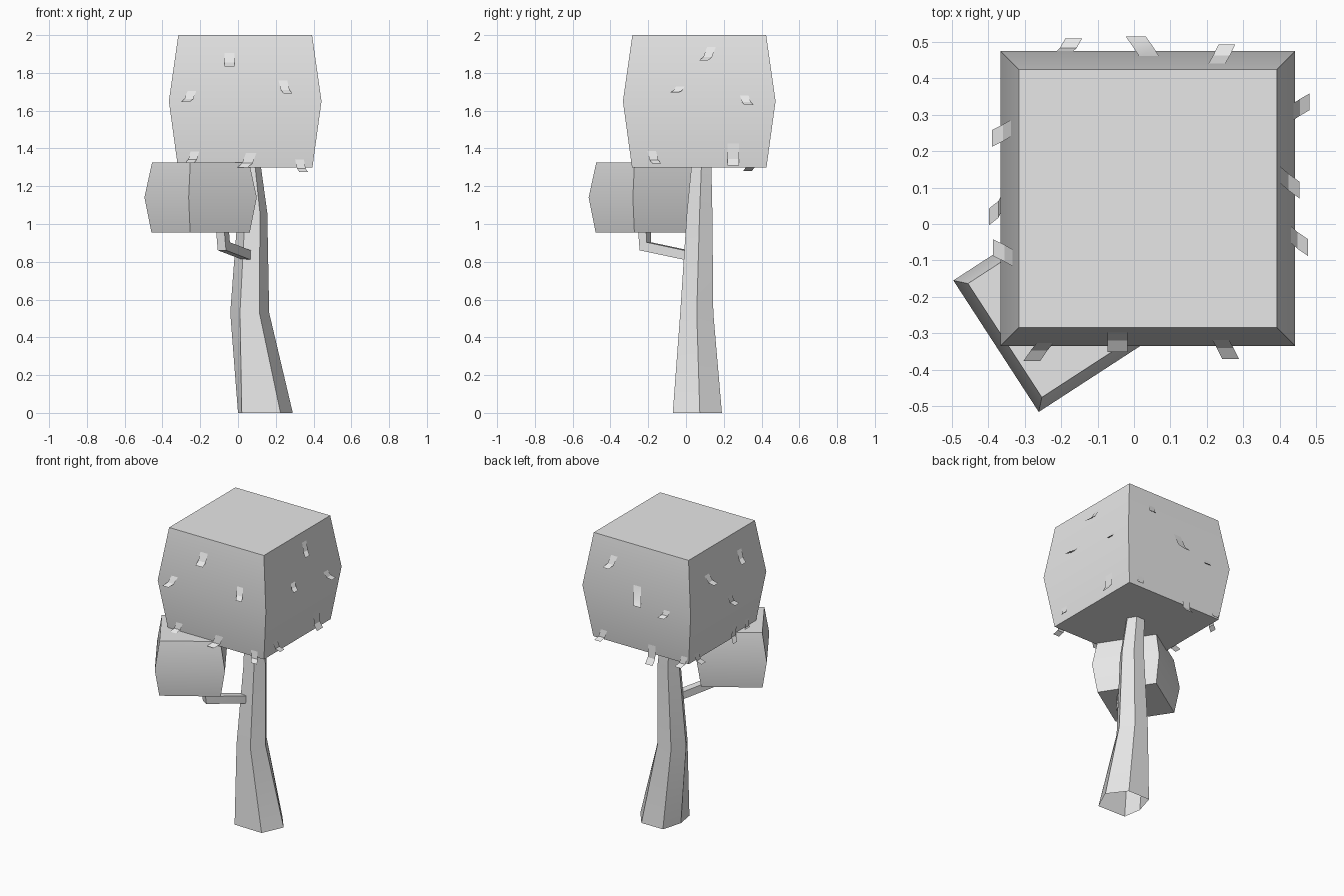
import bpy
import bmesh
from math import cos, sin, pi, radians
from mathutils import Vector

cube = bpy.data.objects.get("Cube")
if cube:
    bpy.data.objects.remove(cube, do_unlink=True)

SHARP = radians(30)

grey = bpy.data.materials.new("plain_grey")
grey.use_nodes = True
grey.diffuse_color = (0.8, 0.8, 0.8, 1)
grey.node_tree.nodes["Principled BSDF"].inputs["Base Color"].default_value = (0.8, 0.8, 0.8, 1)


def finish(name, bm, smooth=True):
    """Turn a bmesh into an object, smooth except across sharp edges."""
    bm.normal_update()
    for face in bm.faces:
        face.smooth = smooth
    for edge in bm.edges:
        edge.smooth = len(edge.link_faces) == 2 and edge.calc_face_angle() < SHARP
    mesh = bpy.data.meshes.new(name)
    bm.to_mesh(mesh)
    bm.free()
    mesh.materials.append(grey)
    obj = bpy.data.objects.new(name, mesh)
    bpy.context.collection.objects.link(obj)
    return obj


def loft(name, rings, cap_start=True, cap_end=True):
    """Skin a list of equal-length rings of points."""
    bm = bmesh.new()
    loops = [[bm.verts.new(p) for p in ring] for ring in rings]
    count = len(loops[0])
    for low, high in zip(loops, loops[1:]):
        for i in range(count):
            j = (i + 1) % count
            bm.faces.new((low[i], low[j], high[j], high[i]))
    if cap_start:
        bm.faces.new(loops[0][::-1])
    if cap_end:
        bm.faces.new(loops[-1])
    bmesh.ops.recalc_face_normals(bm, faces=bm.faces)
    return finish(name, bm)


def square(x, y, z, half, turn=0):
    """Square ring turned about its centre, counter-clockwise."""
    angles = [radians(turn + 45 + 90 * i) for i in range(4)]
    r = half * 2 ** 0.5
    return [(x + r * cos(a), y + r * sin(a), z) for a in angles]


def hexagon(x, y, z, r, ry):
    """Six-sided ring with a corner on +x, starting at the front left corner."""
    return [(x + r * cos(a), y + ry * sin(a), z)
            for a in (pi * (4 + i) / 3 for i in range(6))]


# Leaf crowns: boxes bulging at mid height
CX, CY, MID, HALF = 0.038, 0.07, 1.65, 0.404
loft("large_crown", [square(CX, CY, z, h) for z, h in
                     ((1.3, 0.356), (MID, HALF), (2.0, 0.354))])
loft("small_crown", [square(-0.198, -0.218, z, h, 33) for z, h in
                     ((0.955, 0.188), (1.14, 0.215), (1.325, 0.186))])

# Trunk: flared uneven foot, open underneath, then tapering six-sided rings
foot = [(0.02, -0.065, 0), (0.225, -0.07, 0), (0.29, 0.073, 0),
        (0.2, 0.19, 0), (0.04, 0.19, 0), (0, 0.055, 0)]
trunk = [foot,
         hexagon(0.062, 0.057, 0.53, 0.103, 0.101),
         hexagon(0.077, 0.072, 1.06, 0.078, 0.078),
         hexagon(0.059, 0.082, 1.32, 0.06, 0.06)]
loft("trunk", trunk, cap_start=False)

# Branch: square bar leaving the trunk and turning up into the small crown
path = [Vector(p) for p in ((0.055, 0.02, 0.832), (-0.075, -0.215, 0.882), (-0.085, -0.222, 1.0))]
side = Vector((0.87, -0.49, 0))
along = Vector((0.49, 0.87, 0))
leans = [Vector((0, 0, 1)), (Vector((0, 0, 1)) + along).normalized() * 1.2, along]
loft("branch", [[c + 0.025 * (side * a + up * b)
                 for a, b in ((-1, -1), (1, -1), (1, 1), (-1, 1))]
                for c, up in zip(path, leans)])


# Leaves: bent strips rooted in the crown sides and kicking outward
def surface(z):
    return HALF - 0.048 * min(abs(z - MID), 0.35) / 0.35


def leaf(name, normal, tangent, t, z, skew, height=0.08, width=0.046):
    bm = bmesh.new()
    steps = ((-0.5, 0.5, -0.004), (0.0, -0.25, 0.014), (0.5, -0.5, 0.042))
    rows = []
    for shift, drop, out in steps:
        level = z + drop * height
        centre = Vector((CX, CY, level)) + normal * (surface(level) + out)
        # Positions along the face are measured from the world centre
        centre += tangent * (t + shift * skew - tangent.dot(Vector((CX, CY, 0))))
        rows.append([bm.verts.new(centre + tangent * width * s) for s in (-0.5, 0.5)])
    for upper, lower in zip(rows, rows[1:]):
        bm.faces.new((upper[0], lower[0], lower[1], upper[1]))
    if tangent.cross(Vector((0, 0, 1))).dot(normal) < 0:
        bmesh.ops.reverse_faces(bm, faces=bm.faces)
    finish(name, bm)


X, Y = Vector((1, 0, 0)), Vector((0, 1, 0))
# Each leaf: position along the side, height, sideways lean, optional length and width
sides = {
    "front": (-Y, X, ((-0.045, 1.875, 0, 0.08, 0.055), (-0.26, 1.68, -0.04, 0.07),
                      (0.25, 1.73, 0.03), (-0.24, 1.36, -0.03, 0.07),
                      (0.05, 1.345, -0.05, 0.09, 0.055), (0.335, 1.315, 0.025))),
    "left": (X, Y, ((0.115, 1.905, -0.045), (-0.045, 1.715, -0.04, 0.04),
                    (0.32, 1.66, 0.03, 0.06), (-0.17, 1.36, 0.03),
                    (0.25, 1.38, 0, 0.14, 0.063))),
    "back": (Y, X, ((0.24, 1.86, 0.03), (0.025, 1.7, -0.04, 0.13, 0.055),
                    (-0.18, 1.63, 0.03, 0.06), (0.32, 1.34, 0.03),
                    (-0.05, 1.31, 0, 0.14, 0.055), (-0.28, 1.32, 0.03))),
    "right": (-X, Y, ((-0.08, 1.85, 0.03), (0.25, 1.82, -0.03, 0.07),
                      (0.04, 1.61, -0.04), (-0.17, 1.35, 0.03),
                      (-0.03, 1.35, 0.04, 0.12), (0.34, 1.32, -0.03))),
}
for label, (normal, tangent, leaves) in sides.items():
    for number, spec in enumerate(leaves, 1):
        leaf(f"leaf_{label}_{number}", normal, tangent, *spec)
